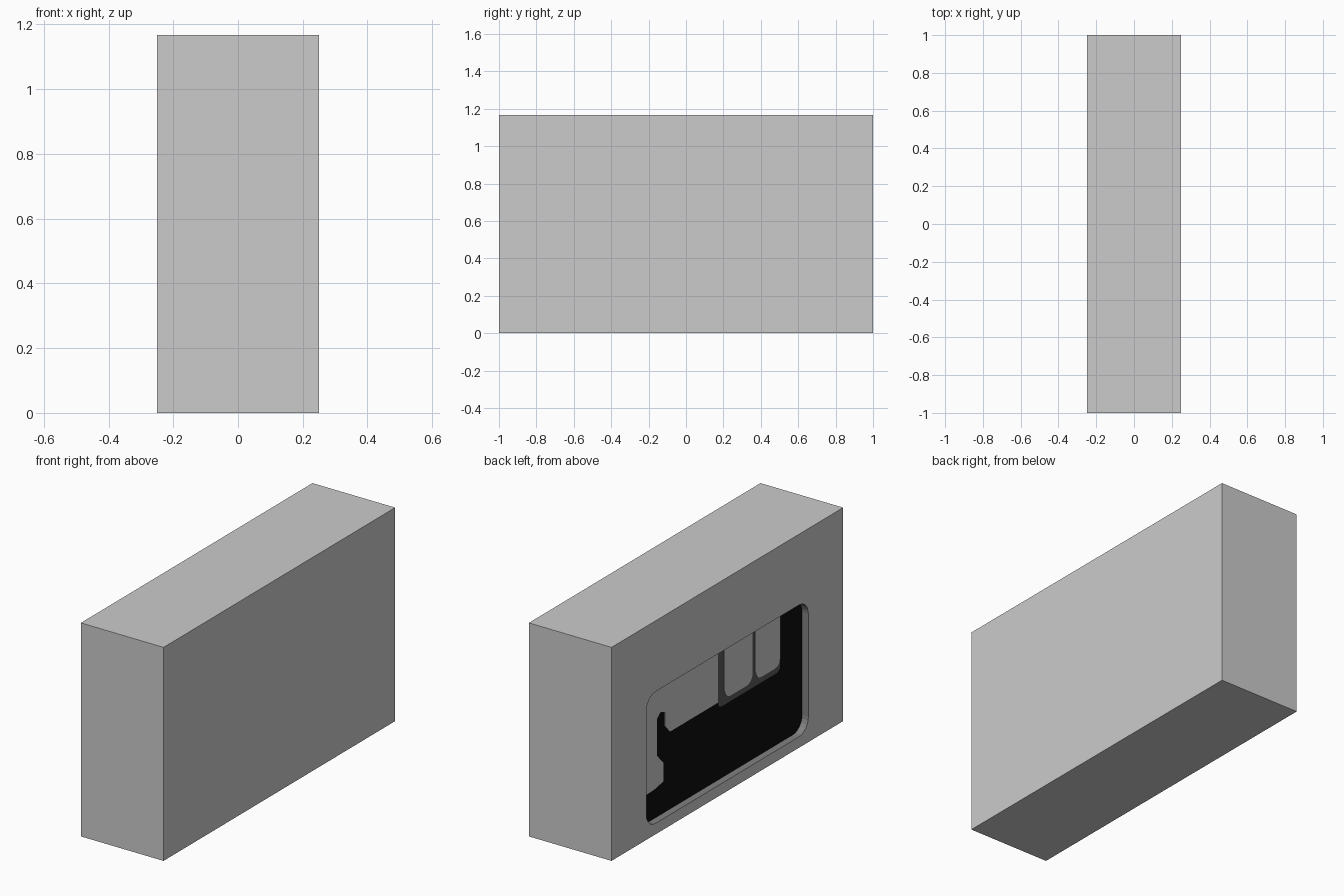
import bpy, bmesh, math

if "Cube" in bpy.data.objects:
    bpy.data.objects.remove(bpy.data.objects["Cube"])


def material(name, v):
    m = bpy.data.materials.new(name)
    m.diffuse_color = (v, v, v, 1)
    m.use_nodes = True
    m.node_tree.nodes["Principled BSDF"].inputs["Base Color"].default_value = m.diffuse_color
    return m


GREY = material("light grey", 0.6)
RIM = material("rim grey", 0.22)
DARK = material("dark grey", 0.105)
BLACK = material("black", 0.004)

FACE = -0.25      # plane of the open side
BACK = -0.212     # plane of the recessed panel


def rounded(y0, y1, z0, z1, r, n=6, top=True):
    """Rectangle outline in y,z with rounded corners (square top if top=False)."""
    pts = []
    for cy, cz, a, rad in ((y1 - r, z1 - r, 0, top), (y0 + r, z1 - r, 90, top),
                           (y0 + r, z0 + r, 180, True), (y1 - r, z0 + r, 270, True)):
        if rad:
            for i in range(n + 1):
                t = math.radians(a + 90 * i / n)
                pts.append((cy + r * math.cos(t), cz + r * math.sin(t)))
        else:
            pts.append((y1 if a == 0 else y0, z1))
    return pts


def prism(name, pts, x0, x1, mat):
    """Extrude a y,z outline from x0 to x1."""
    bm = bmesh.new()
    f = bm.faces.new([bm.verts.new((x0, y, z)) for y, z in pts])
    ext = bmesh.ops.extrude_face_region(bm, geom=[f])
    for v in ext["geom"]:
        if isinstance(v, bmesh.types.BMVert):
            v.co.x = x1
    bmesh.ops.recalc_face_normals(bm, faces=bm.faces)
    me = bpy.data.meshes.new(name)
    bm.to_mesh(me)
    bm.free()
    me.materials.append(mat)
    ob = bpy.data.objects.new(name, me)
    bpy.context.collection.objects.link(ob)
    return ob


# Main block with a shallow rounded recess cut in its left side
body = prism("body", [(-1, 0), (1, 0), (1, 1.167), (-1, 1.167)], FACE, 0.25, GREY)
cutter = prism("recess_cutter", rounded(-0.70, 0.70, 0.06, 0.78, 0.08), FACE - 0.1, BACK, GREY)
mod = body.modifiers.new("recess", "BOOLEAN")
mod.operation = "DIFFERENCE"
mod.object = cutter
bpy.context.view_layer.objects.active = body
bpy.ops.object.modifier_apply(modifier="recess")
bpy.data.objects.remove(cutter)

# Recess colours: black back panel, darker grey walls
body.data.materials.clear()
for m in (GREY, RIM, BLACK):
    body.data.materials.append(m)
for p in body.data.polygons:
    c = p.center
    inside = abs(c.y) < 0.9 and 0.03 < c.z < 0.9 and FACE + 0.005 < c.x < 0
    if inside:
        p.material_index = 2 if abs(p.normal.x) > 0.9 else 1
    else:
        p.material_index = 0

# Large pale patch on the panel, with a side leg and a notch
patch = [(0.03, 0.779), (0.62, 0.779), (0.675, 0.757), (0.699, 0.70), (0.699, 0.215),
         (0.58, 0.22), (0.50, 0.235), (0.50, 0.335), (0.558, 0.396), (0.558, 0.598),
         (0.525, 0.624), (0.49, 0.61), (0.49, 0.534), (0.446, 0.485), (0.03, 0.485)]
prism("pale_patch", patch, BACK + 0.001, BACK - 0.003, GREY)

# Dark backing with two pale upright slabs on it
prism("slab_backing", rounded(-0.506, 0.03, 0.453, 0.779, 0.03, top=False),
      BACK + 0.001, BACK - 0.003, DARK)
for i, (y0, y1) in enumerate(((-0.264, -0.022), (-0.506, -0.29))):
    prism(f"pale_slab_{i + 1}", rounded(y0, y1, 0.485, 0.779, 0.05, top=False),
          BACK + 0.001, BACK - 0.006, GREY)
